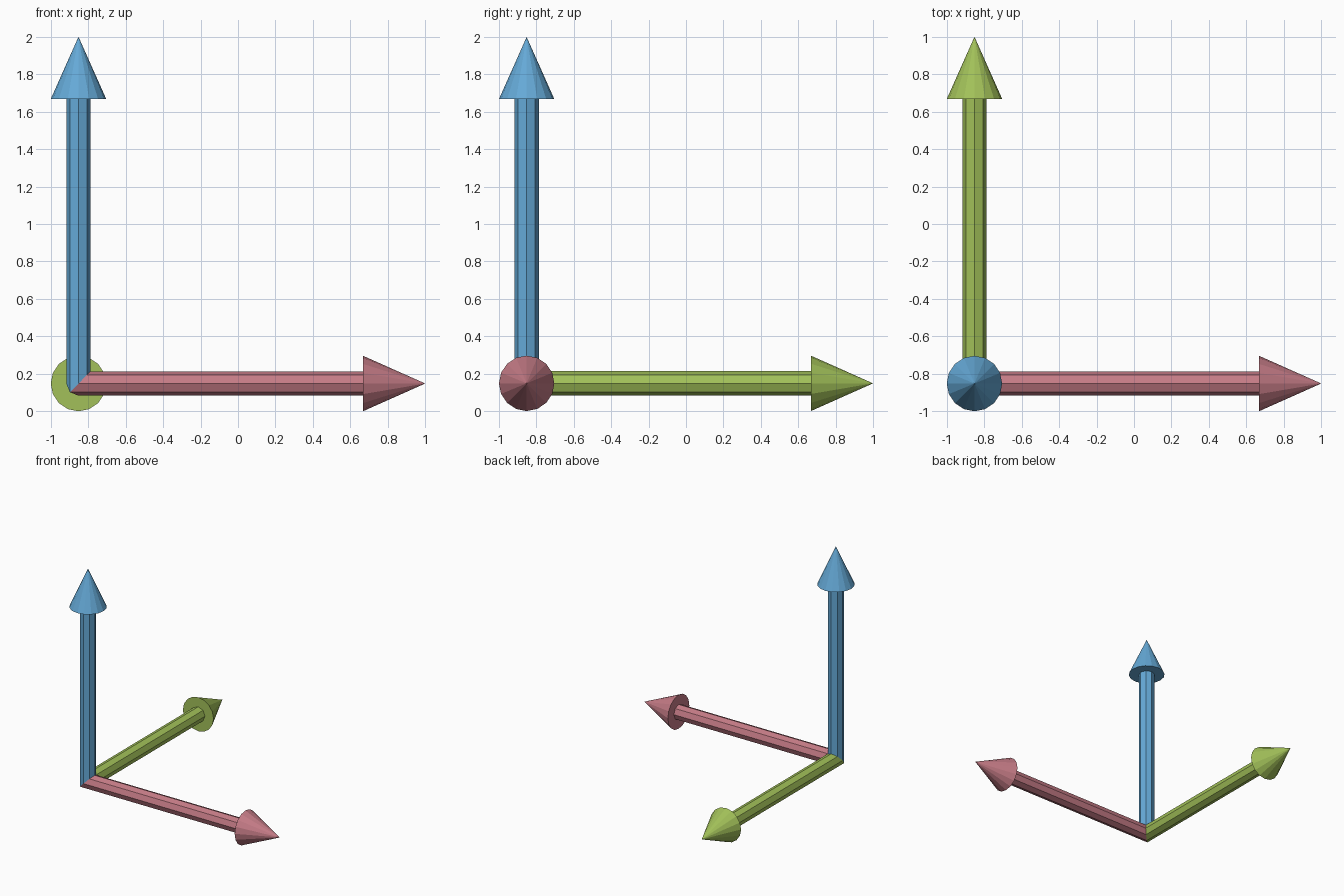
import bpy, bmesh
from math import cos, sin, tau
from mathutils import Vector

if "Cube" in bpy.data.objects:
    bpy.data.objects.remove(bpy.data.objects["Cube"])

CORNER = Vector((-0.852, -0.852, 0.148))   # where the three shafts meet
SHAFT_R, SHAFT_SIDES = 0.065, 8
HEAD_R, HEAD_SIDES = 0.148, 16
HEAD_BASE, TIP = 1.52, 1.852

# cyclic axis swaps that turn a z arm into an x, y or z arm
TO_AXIS = {
    "x": lambda u, v, w: Vector((w, u, v)),
    "y": lambda u, v, w: Vector((v, w, u)),
    "z": lambda u, v, w: Vector((u, v, w)),
}
COLOURS = {"x": (0.56, 0.20, 0.24, 1), "y": (0.36, 0.53, 0.10, 1), "z": (0.13, 0.40, 0.68, 1)}


def circle(r, n):
    return [(r * cos(tau * i / n), r * sin(tau * i / n)) for i in range(n)]


def finish(name, bm, mat):
    mesh = bpy.data.meshes.new(name)
    bm.normal_update()
    bm.to_mesh(mesh)
    bm.free()
    mesh.materials.append(mat)
    obj = bpy.data.objects.new(name, mesh)
    obj.location = CORNER
    bpy.context.collection.objects.link(obj)


def shaft(axis, mat):
    # octagonal rod, mitred at the corner so the three rods meet edge to edge
    place, bm = TO_AXIS[axis], bmesh.new()
    ring = circle(SHAFT_R, SHAFT_SIDES)
    low = [bm.verts.new(place(u, v, max(u, v))) for u, v in ring]
    high = [bm.verts.new(place(u, v, HEAD_BASE)) for u, v in ring]
    for i in range(SHAFT_SIDES):
        j = (i + 1) % SHAFT_SIDES
        bm.faces.new((low[i], low[j], high[j], high[i]))
    finish(axis + "_shaft", bm, mat)


def head(axis, mat):
    # cone with a closed base
    place, bm = TO_AXIS[axis], bmesh.new()
    base = [bm.verts.new(place(u, v, HEAD_BASE)) for u, v in circle(HEAD_R, HEAD_SIDES)]
    tip = bm.verts.new(place(0, 0, TIP))
    for i in range(HEAD_SIDES):
        bm.faces.new((base[i], base[(i + 1) % HEAD_SIDES], tip))
    bm.faces.new(base[::-1])
    finish(axis + "_arrowhead", bm, mat)


for axis, colour in COLOURS.items():
    mat = bpy.data.materials.new(axis + "_colour")
    mat.diffuse_color = colour
    mat.use_nodes = True
    mat.node_tree.nodes["Principled BSDF"].inputs["Base Color"].default_value = mat.diffuse_color
    shaft(axis, mat)
    head(axis, mat)
